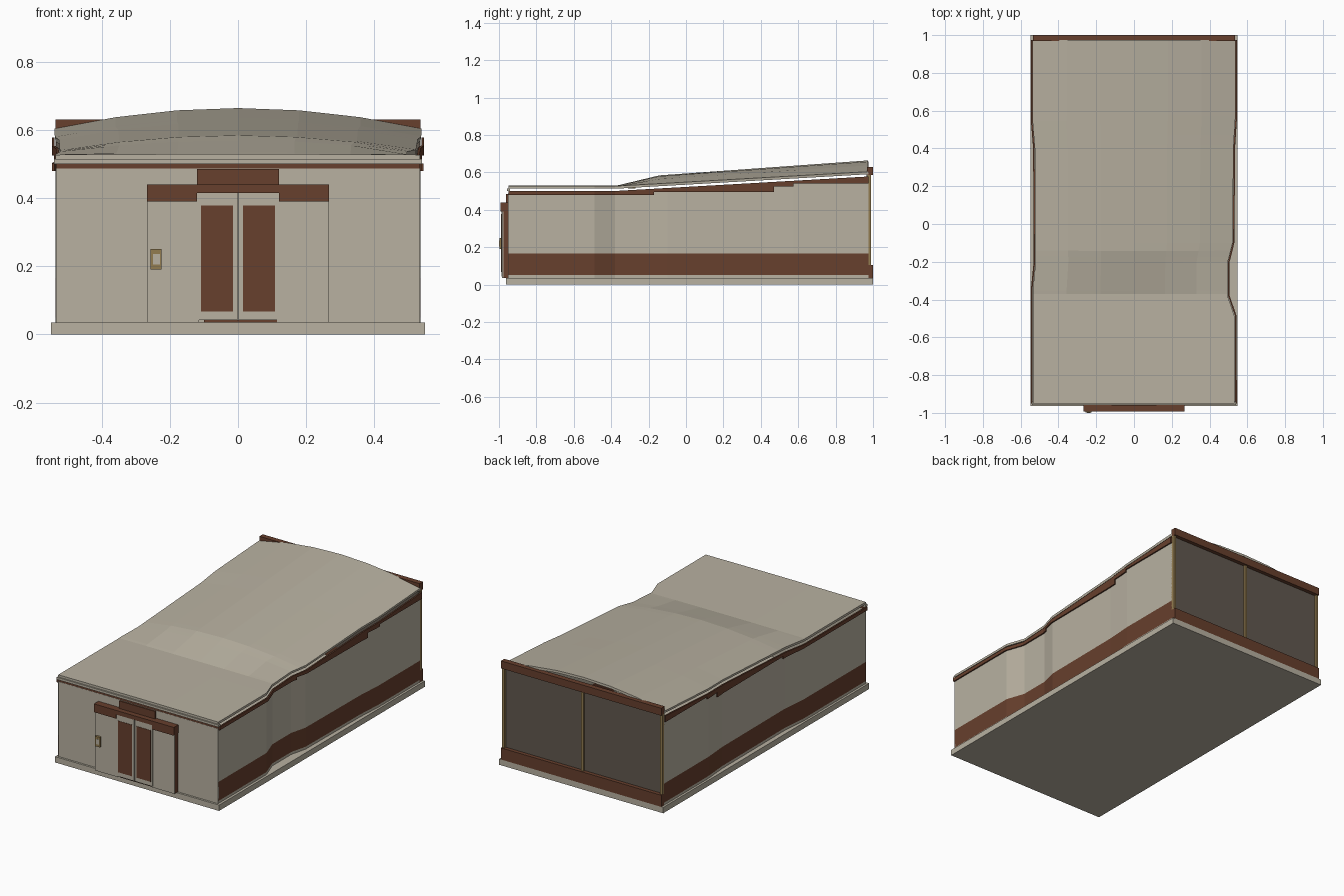
import bpy

cube = bpy.data.objects.get("Cube")
if cube:
    bpy.data.objects.remove(cube, do_unlink=True)


def material(name, rgb):
    m = bpy.data.materials.new(name)
    m.use_nodes = True
    m.diffuse_color = (*rgb, 1)
    node = next(n for n in m.node_tree.nodes if n.type == 'BSDF_PRINCIPLED')
    node.inputs["Base Color"].default_value = (*rgb, 1)
    return m


BEIGE = material("beige plaster", (0.48, 0.44, 0.355))
BROWN = material("red brown", (0.135, 0.05, 0.026))
TAN = material("tan metal", (0.29, 0.20, 0.08))
GLASS = material("dark glass", (0.12, 0.098, 0.078))


def mesh(name, verts, faces, mats, slots=None):
    me = bpy.data.meshes.new(name)
    me.from_pydata(verts, [], faces)
    for m in mats:
        me.materials.append(m)
    for i, s in enumerate(slots or []):
        me.polygons[i].material_index = s
    ob = bpy.data.objects.new(name, me)
    bpy.context.collection.objects.link(ob)
    return ob


def box(name, mat, x, y, z):
    verts = [(a, b, c) for a in x for b in y for c in z]
    faces = [(0, 1, 3, 2), (4, 6, 7, 5), (0, 4, 5, 1),
             (2, 3, 7, 6), (0, 2, 6, 4), (1, 5, 7, 3)]
    return mesh(name, verts, faces, [mat])


def grid(name, rows, mats, rule=lambda j: 0, flip=False):
    n = len(rows[0])
    faces, slots = [], []
    for i in range(len(rows) - 1):
        for j in range(n - 1):
            f = (i * n + j, i * n + j + 1, (i + 1) * n + j + 1, (i + 1) * n + j)
            faces.append(f[::-1] if flip else f)
            slots.append(rule(j))
    return mesh(name, [v for r in rows for v in r], faces, mats, slots)


def thicken(ob, amount, offset):
    mod = ob.modifiers.new("thickness", 'SOLIDIFY')
    mod.thickness, mod.offset = amount, offset


def interp(points, y):
    if y <= points[0][0]:
        return points[0][1]
    for (a, p), (b, q) in zip(points, points[1:]):
        if y <= b:
            return p + (q - p) * (y - a) / (b - a)
    return points[-1][1]


# Plan outline of each long wall and the roof slope, as (y, value)
LEFT = [(-0.95, 0.533), (-0.49, 0.533), (-0.38, 0.495), (-0.2, 0.495),
        (-0.1, 0.52), (0.42, 0.525), (0.575, 0.535), (0.975, 0.535)]
RIGHT = [(-0.95, 0.535), (-0.35, 0.535), (-0.2, 0.52), (0.4, 0.523),
         (0.55, 0.535), (0.975, 0.535)]
EAVE = [(-0.95, 0.5), (-0.37, 0.5), (0.975, 0.577)]
ARCH = [(-0.37, 0.002), (-0.14, 0.044), (0.975, 0.06)]
STATIONS = sorted({p[0] for p in LEFT + RIGHT + EAVE + ARCH} | {-0.17, 0.47})
STEPS = [(-0.95, -0.17, 0.48), (-0.17, 0.47, 0.495),
         (0.47, 0.575, 0.525), (0.575, 0.975, 0.54)]

# Long walls with a painted base band, and stepped eave trim
for side, sign, plan in (("left", 1, LEFT), ("right", -1, RIGHT)):
    rows = [[(sign * interp(plan, y), y, z)
             for z in (0.03, 0.05, 0.165, interp(EAVE, y))] for y in STATIONS]
    grid(side + "_wall", rows, [BEIGE, BROWN], lambda j: int(j == 1), sign > 0)
    for k, (a, b, low) in enumerate(STEPS):
        rows = [[(sign * (interp(plan, y) + 0.003), y, z)
                 for z in (low, interp(EAVE, y) + 0.001)]
                for y in STATIONS if a <= y <= b]
        trim = grid(f"{side}_eave_trim_{k + 1}", rows, [BROWN], flip=sign > 0)
        thicken(trim, 0.008, 1)

# Curved roof sheet
U = [i / 3 - 1 for i in range(7)]
rows = [[((interp(LEFT, y) if u > 0 else interp(RIGHT, y)) * u, y,
          interp(EAVE, y) + 0.013 + interp(ARCH, y) * (1 - u * u)) for u in U]
        for y in STATIONS]
thicken(grid("roof", rows, [BEIGE], flip=True), 0.014, -1)
box("roof_vent", TAN, (0.015, 0.09), (-0.31, -0.27), (0.515, 0.541))

# Base slab and front wall
box("floor_slab", BEIGE, (-0.548, 0.548), (-0.963, 1), (0, 0.035))
box("front_wall", BEIGE, (-0.533, 0.533), (-0.951, -0.94), (0.03, 0.487))
box("front_trim", BROWN, (-0.533, 0.533), (-0.95, -0.94), (0.487, 0.5))
box("front_roof_edge", BEIGE, (-0.54, 0.54), (-0.957, -0.94), (0.5, 0.514))

# Entrance surround, canopy and header
for side, s in (("left", 1), ("right", -1)):
    x = sorted((s * 0.115, s * 0.265))
    box(side + "_entrance_backing", BROWN, x, (-0.977, -0.95), (0.035, 0.395))
    box(side + "_entrance_panel", BEIGE, x, (-0.984, -0.977), (0.035, 0.392))
    x = sorted((s * 0.12, s * 0.267))
    box(side + "_canopy_end", BROWN, x, (-0.993, -0.95), (0.39, 0.44))
    # Door leaf with a tall inset plate
    x = sorted((s * 0.002, s * 0.12))
    box(side + "_door", BEIGE, x, (-0.987, -0.95), (0.042, 0.415))
    x = sorted((s * 0.015, s * 0.109))
    box(side + "_door_plate", BROWN, x, (-0.989, -0.985), (0.068, 0.378))
box("door_gap", BROWN, (-0.1, 0.12), (-0.98, -0.95), (0.035, 0.042))
box("canopy_middle", BROWN, (-0.12, 0.12), (-0.993, -0.95), (0.415, 0.44))
box("door_header", BROWN, (-0.12, 0.12), (-0.962, -0.95), (0.44, 0.485))
box("entry_box", TAN, (-0.256, -0.224), (-0.998, -0.98), (0.19, 0.25))
box("entry_box_screen", BEIGE, (-0.249, -0.229), (-1, -0.997), (0.205, 0.236))

# Glazed back wall
box("back_window", GLASS, (-0.533, 0.533), (0.965, 0.977), (0.1, 0.595))
box("back_sill", BROWN, (-0.535, 0.535), (0.965, 1), (0.035, 0.105))
box("back_fascia", BROWN, (-0.535, 0.535), (0.968, 1), (0.585, 0.63))
for name, x in (("left", 0.527), ("middle", 0), ("right", -0.527)):
    box(name + "_back_post", TAN, (x - 0.008, x + 0.008), (0.97, 0.99), (0.105, 0.588))
